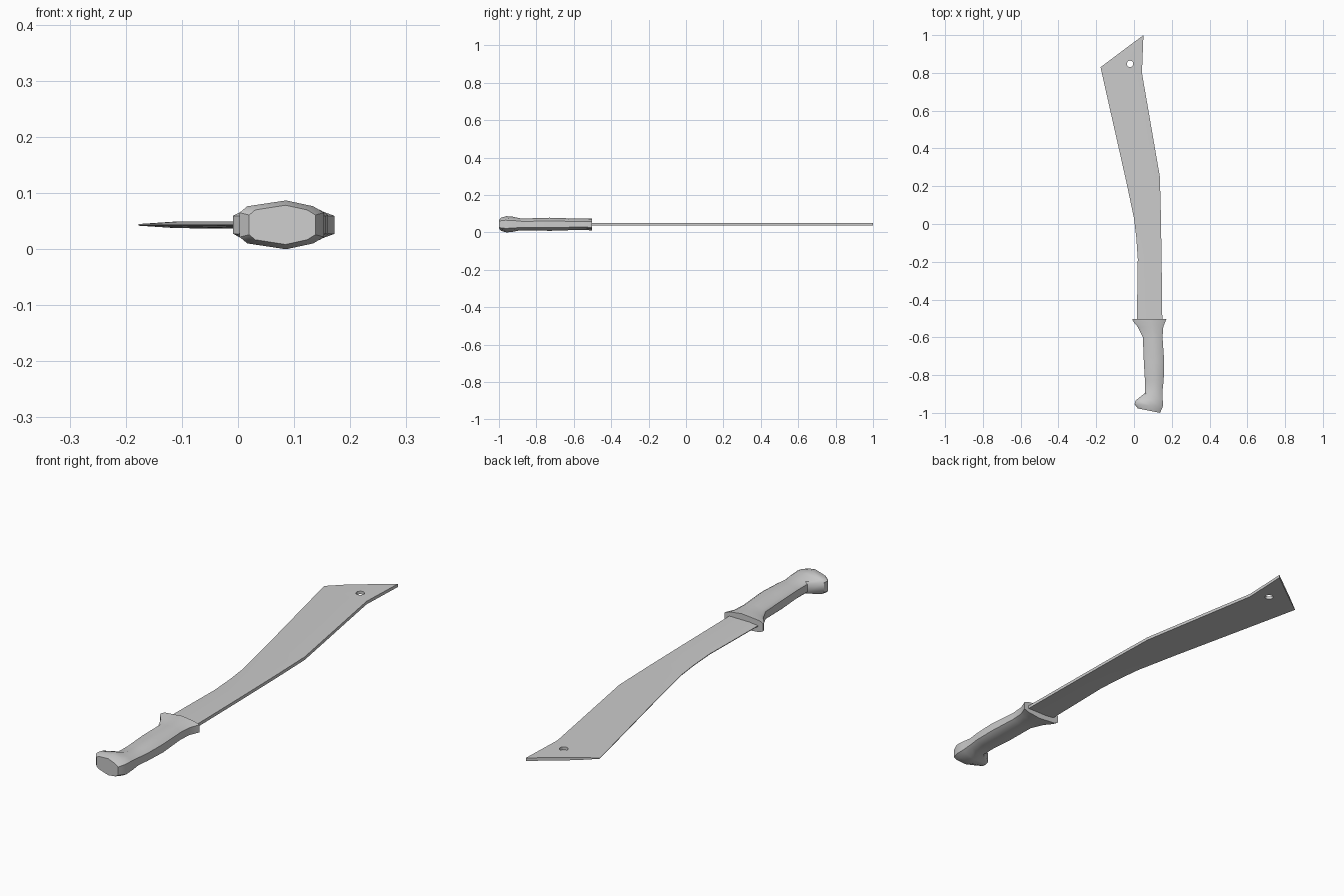
import bpy, bmesh

if "Cube" in bpy.data.objects:
    bpy.data.objects.remove(bpy.data.objects["Cube"])

ZC = 0.043  # mid-plane height of the whole tool


def make_object(name, bm, angle=0.5):
    bmesh.ops.recalc_face_normals(bm, faces=bm.faces)
    mesh = bpy.data.meshes.new(name)
    bm.to_mesh(mesh)
    bm.free()
    obj = bpy.data.objects.new(name, mesh)
    bpy.context.collection.objects.link(obj)
    bpy.ops.object.select_all(action='DESELECT')
    obj.select_set(True)
    bpy.context.view_layer.objects.active = obj
    bpy.ops.object.shade_smooth_by_angle(angle=angle)
    return obj


def loft(name, rings, angle=0.5):
    """Skin a list of closed rings and cap both ends."""
    bm = bmesh.new()
    loops = [[bm.verts.new(p) for p in ring] for ring in rings]
    n = len(loops[0])
    for a, b in zip(loops, loops[1:]):
        for i in range(n):
            j = (i + 1) % n
            bm.faces.new((a[i], a[j], b[j], b[i]))
    bm.faces.new(loops[0])
    bm.faces.new(loops[-1])
    return make_object(name, bm, angle)


# Blade: cutting edge and spine points, wedge ground towards the edge
edge_spine = [
    ((0.015, -0.52), (0.150, -0.52)),
    ((0.020, -0.185), (0.146, -0.18)),
    ((0.012, -0.07), (0.144, -0.06)),
    ((0.000, 0.03), (0.142, 0.06)),
    ((-0.040, 0.22), (0.137, 0.25)),
    ((-0.165, 0.775), (0.042, 0.80)),
    ((-0.177, 0.83), (0.050, 1.00)),
]
wedge = [(0, 0.0015), (0.3, 0.006), (1, 0.0065)]
section = wedge + [(t, -h) for t, h in reversed(wedge)]
blade = loft("blade", [
    [(e[0] + (s[0] - e[0]) * t, e[1] + (s[1] - e[1]) * t, ZC + h) for t, h in section]
    for e, s in edge_spine])

# Hanging hole near the tip
bpy.ops.mesh.primitive_cylinder_add(vertices=16, radius=0.017, depth=0.1,
                                    location=(-0.021, 0.848, ZC))
cutter = bpy.context.object
cutter.name = "hole_cutter"
cutter.hide_render = True
mod = blade.modifiers.new("hole", 'BOOLEAN')
mod.object = cutter
mod.solver = 'EXACT'
bpy.context.view_layer.objects.active = blade
bpy.ops.object.modifier_move_to_index(modifier="hole", index=0)
bpy.ops.object.modifier_apply(modifier="hole")
bpy.data.objects.remove(cutter)

# Handle: stations (left x, left y, right x, right y, half height)
stations = [
    (-0.009, -0.503, 0.172, -0.503, 0.032),
    (-0.004, -0.517, 0.166, -0.517, 0.032),
    (0.020, -0.545, 0.155, -0.545, 0.031),
    (0.047, -0.600, 0.151, -0.600, 0.031),
    (0.052, -0.730, 0.160, -0.730, 0.035),
    (0.058, -0.830, 0.157, -0.830, 0.032),
    (0.058, -0.895, 0.151, -0.880, 0.032),
    (0.008, -0.935, 0.152, -0.925, 0.041),
    (0.003, -0.955, 0.153, -0.965, 0.0435),
    (0.020, -0.976, 0.138, -1.000, 0.035),
]
half = [(-1, 0.5), (-0.82, 0.76), (0.1, 1.0), (0.75, 0.76), (1, 0.5)]
profile = half + [(u, -v) for u, v in reversed(half)]


def ring(xl, yl, xr, yr, h):
    return [(xl + (xr - xl) * (u + 1) / 2, yl + (yr - yl) * (u + 1) / 2, ZC + v * h)
            for u, v in profile]


handle = loft("handle", [ring(*s) for s in stations], 0.6)
